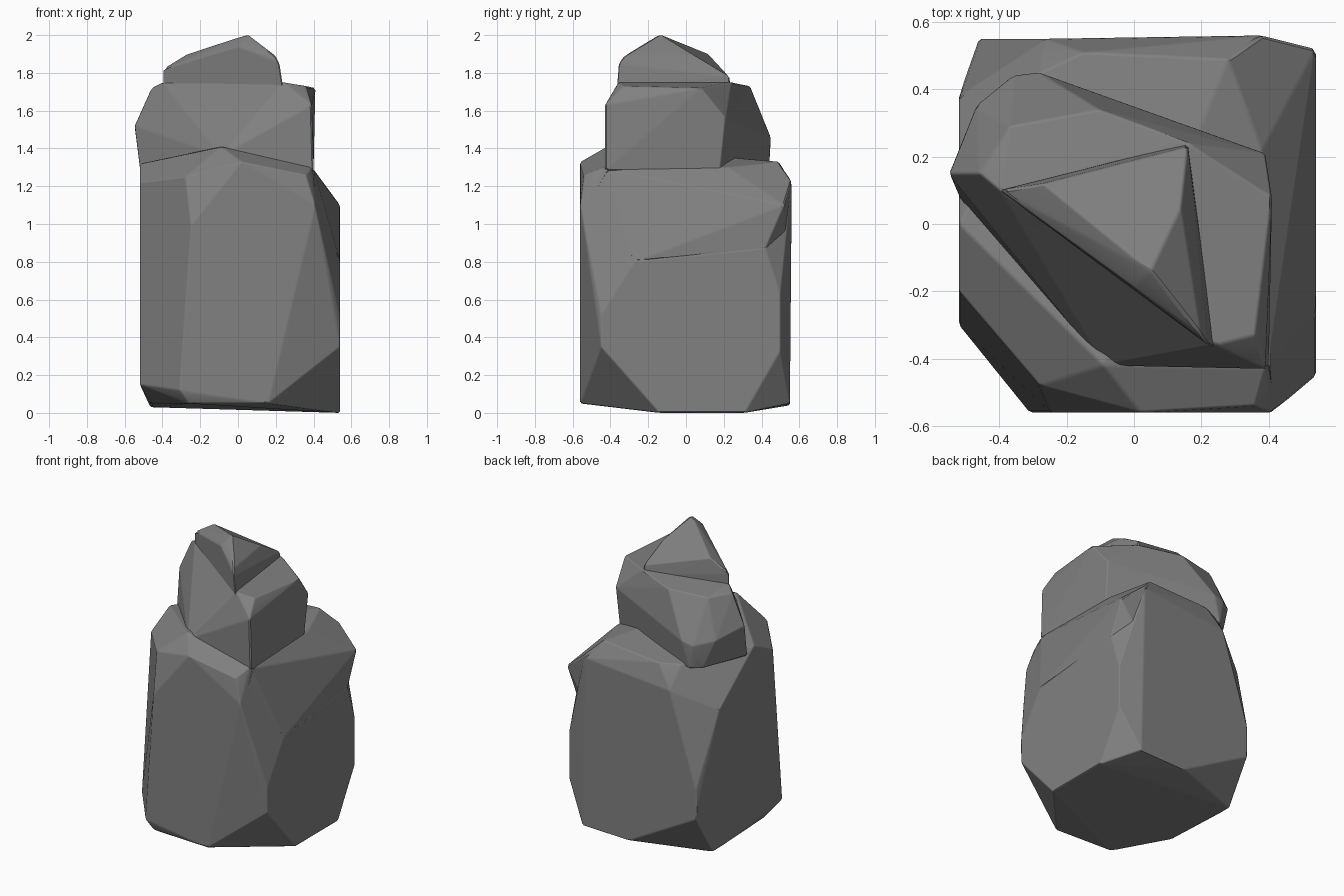
import bpy, bmesh
from math import radians

grey = bpy.data.materials.new("dark_stone")
grey.diffuse_color = (0.22, 0.22, 0.22, 1)


def stone(name, pts, bevel=0.008):
    """Faceted convex stone with lightly worn edges."""
    bm = bmesh.new()
    for p in pts:
        bm.verts.new(p)
    bmesh.ops.convex_hull(bm, input=bm.verts[:])
    loose = [v for v in bm.verts if not v.link_faces]
    bmesh.ops.delete(bm, geom=loose, context='VERTS')
    bmesh.ops.dissolve_limit(bm, angle_limit=radians(5),
                             verts=bm.verts[:], edges=bm.edges[:])
    bmesh.ops.bevel(bm, geom=bm.edges[:], offset=bevel, segments=1,
                    affect='EDGES', profile=0.5, clamp_overlap=True)
    bmesh.ops.recalc_face_normals(bm, faces=bm.faces[:])
    me = bpy.data.meshes.new(name)
    bm.to_mesh(me)
    bm.free()
    me.materials.append(grey)
    ob = bpy.data.objects.new(name, me)
    bpy.context.collection.objects.link(ob)
    for o in bpy.context.selected_objects:
        o.select_set(False)
    bpy.context.view_layer.objects.active = ob
    ob.select_set(True)
    bpy.ops.object.shade_smooth_by_angle(angle=radians(35))
    wn = ob.modifiers.new("flat_facets", 'WEIGHTED_NORMAL')
    wn.keep_sharp = True
    wn.weight = 100
    return ob


# Large lower block
stone("base_rock", [
    (0.54, -0.14, 0), (0.54, 0.31, 0), (0.16, -0.56, 0.05), (-0.26, -0.54, 0.05),
    (-0.46, -0.18, 0.05), (-0.465, 0.37, 0.03), (0.05, 0.55, 0.04), (0.40, 0.55, 0.05),
    (-0.52, -0.30, 0.15), (-0.46, 0.55, 0.32), (-0.46, 0.55, 0.52), (-0.31, -0.56, 0.12),
    (0.54, -0.45, 0.35), (0.54, -0.45, 0.52), (0.54, 0.50, 0.33), (0.54, 0.50, 0.62),
    (0.54, -0.27, 0.80), (0.54, 0.42, 0.87), (0.41, -0.56, 1.10),
    (-0.25, -0.56, 0.99), (-0.52, -0.20, 1.22), (-0.52, 0.0, 1.32),
    (-0.52, 0.38, 1.02), (-0.26, 0.55, 1.15), (0.38, 0.56, 1.21),
    (-0.28, -0.48, 1.25), (-0.09, -0.42, 1.41), (0.02, -0.56, 1.33), (0.36, -0.54, 1.26),
    (0.39, -0.43, 1.30), (0.38, 0.22, 1.30), (0.28, 0.49, 1.33),
    (-0.15, 0.51, 1.30), (-0.28, 0.45, 1.30)])

# Back right shoulder that overhangs the block
stone("shoulder_rock", [
    (0.54, 0.42, 0.87), (0.54, 0.52, 1.10), (0.38, 0.56, 1.23), (0.38, 0.53, 0.85),
    (0.28, 0.49, 1.33), (0.38, 0.22, 1.30), (0.54, -0.27, 0.80), (0.41, -0.53, 1.10),
    (0.40, -0.42, 1.29), (0.1, 0.45, 1.28), (0.1, 0, 1.0)])

# Middle boulder with a slanted front left face
stone("middle_rock", [
    (-0.52, 0.08, 1.28), (-0.51, 0.11, 1.28), (-0.40, 0.39, 1.28), (-0.33, 0.44, 1.28),
    (0.38, 0.18, 1.28), (0.40, -0.43, 1.28), (-0.09, -0.42, 1.36),
    (-0.55, 0.15, 1.52), (-0.47, 0.35, 1.47), (-0.36, 0.44, 1.44), (-0.28, 0.45, 1.46),
    (-0.46, 0.15, 1.72), (-0.37, 0.29, 1.72), (-0.10, 0.34, 1.73), (0.16, 0.24, 1.75),
    (-0.40, 0.10, 1.75), (0.24, -0.36, 1.75), (0.36, -0.33, 1.73), (0.39, -0.43, 1.63),
    (0.41, 0.08, 1.72), (0.39, 0.21, 1.56)])

# Peaked cap
stone("peak_rock", [
    (-0.40, 0.10, 1.72), (0.16, 0.24, 1.72), (0.24, -0.37, 1.72),
    (-0.40, 0.10, 1.82), (-0.27, 0.12, 1.90), (0.16, 0.23, 1.78), (0.14, 0.05, 1.89),
    (0.05, -0.14, 2.005), (0.22, -0.36, 1.85), (0.20, -0.33, 1.89), (0, -0.19, 1.94)])
